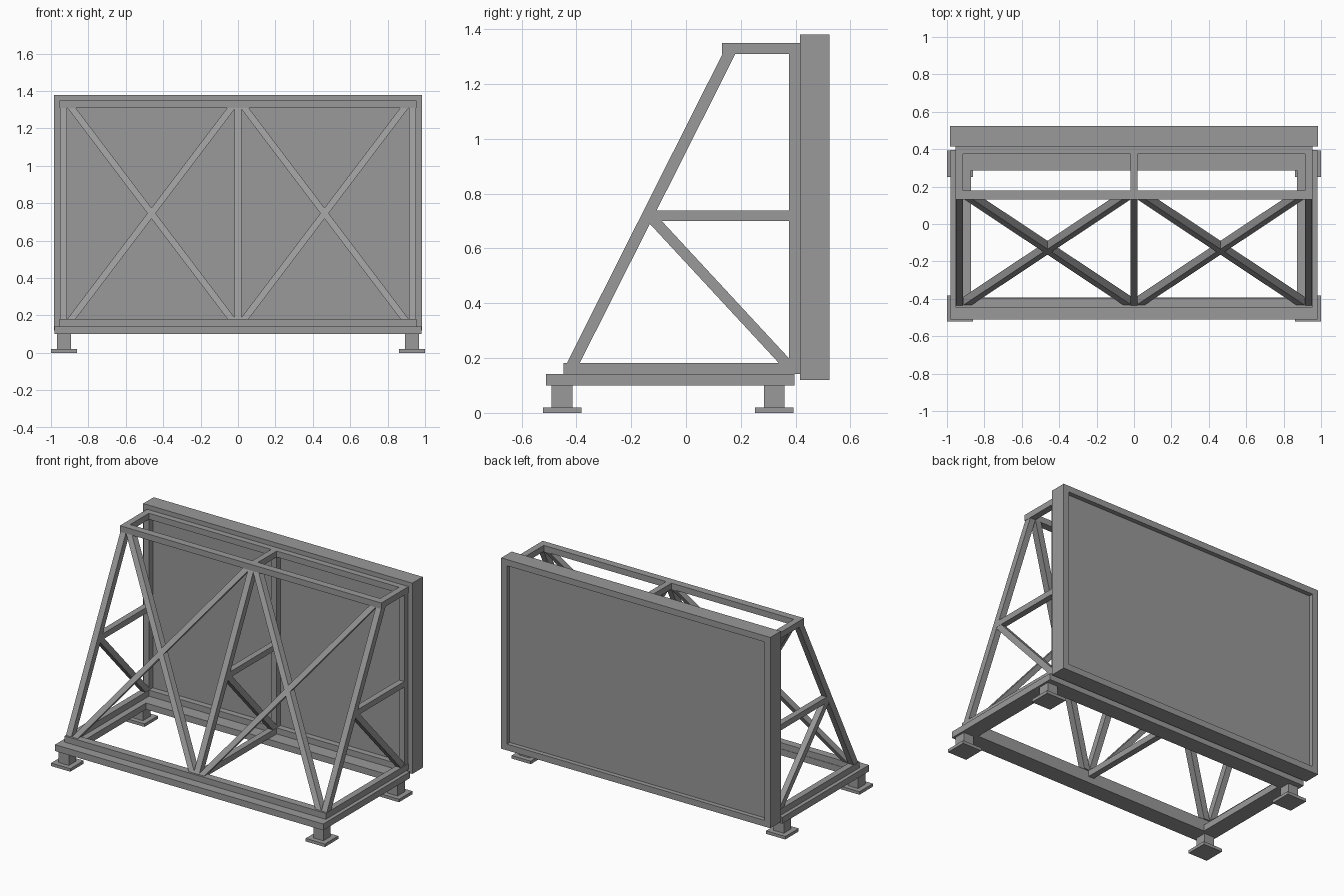
import bpy, bmesh
from mathutils import Vector

if "Cube" in bpy.data.objects:
    bpy.data.objects.remove(bpy.data.objects["Cube"])

# Dark grey steel
steel = bpy.data.materials.new("dark_grey")
steel.diffuse_color = (0.32, 0.32, 0.32, 1)
steel.use_nodes = True
steel.node_tree.nodes["Principled BSDF"].inputs["Base Color"].default_value = steel.diffuse_color


def finish(name, bm):
    bmesh.ops.recalc_face_normals(bm, faces=bm.faces)
    me = bpy.data.meshes.new(name)
    bm.to_mesh(me)
    bm.free()
    me.materials.append(steel)
    ob = bpy.data.objects.new(name, me)
    bpy.context.collection.objects.link(ob)
    return ob


def slanted(name, bottom, top, wx, wy):
    """Bar with level-cut ends; bottom/top are end centres, wx/wy the level section."""
    bm = bmesh.new()
    corners = [(-1, -1), (1, -1), (1, 1), (-1, 1)]
    rings = [[bm.verts.new(Vector(c) + Vector((sx * wx / 2, sy * wy / 2, 0)))
              for sx, sy in corners] for c in (bottom, top)]
    for ring in rings:
        bm.faces.new(ring)
    for i in range(4):
        j = (i + 1) % 4
        bm.faces.new((rings[0][i], rings[0][j], rings[1][j], rings[1][i]))
    return finish(name, bm)


def box(name, x, y, z):
    cx, cy = sum(x) / 2, sum(y) / 2
    return slanted(name, (cx, cy, z[0]), (cx, cy, z[1]), x[1] - x[0], y[1] - y[0])


def frame(name, x, y, z, side, front, back):
    """Rectangular frame of four bars lying level."""
    box(name + "_front", (-x, x), (y[0], y[0] + front), z)
    box(name + "_back", (-x, x), (y[1] - back, y[1]), z)
    for s, tag in ((-1, "left"), (1, "right")):
        c = s * (x - side / 2)
        box(f"{name}_{tag}", (c - side / 2, c + side / 2), (y[0] + front, y[1] - back), z)


# Feet: pad and short post at each corner
for s in (-1, 1):
    for cy in (-0.452, 0.322):
        cx = s * 0.93
        box("foot_pad", (cx - 0.07, cx + 0.07), (cy - 0.07, cy + 0.07), (0, 0.02))
        box("foot_post", (cx - 0.037, cx + 0.037), (cy - 0.038, cy + 0.038), (0.02, 0.10))

# Base, lower truss frame and top truss frame
frame("base", 0.98, (-0.51, 0.395), (0.10, 0.142), 0.108, 0.116, 0.11)
frame("lower_frame", 0.955, (-0.447, 0.415), (0.142, 0.182), 0.042, 0.05, 0.04)
frame("top_frame", 0.955, (0.131, 0.415), (1.31, 1.35), 0.042, 0.049, 0.04)
box("lower_middle_bar", (-0.02, 0.02), (-0.397, 0.375), (0.142, 0.182))
box("top_middle_bar", (-0.02, 0.02), (0.18, 0.375), (1.31, 1.35))

# Three side trusses: upright, sloping leg, level strut and brace
for cx in (-0.933, 0, 0.933):
    x = (cx - 0.02, cx + 0.02)
    box("rear_upright", x, (0.375, 0.415), (0.182, 1.31))
    slanted("sloping_leg", (cx, -0.411, 0.182), (cx, 0.157, 1.31), 0.04, 0.047)
    box("level_strut", x, (-0.135, 0.375), (0.70, 0.738))
    slanted("strut_brace", (cx, 0.365, 0.182), (cx, -0.115, 0.70), 0.038, 0.053)

# Crossed braces in the sloping front plane
for s in (-1, 1):
    for a, b in ((0.89, 0.035), (0.035, 0.89)):
        slanted("cross_brace", (s * a, -0.411, 0.182), (s * b, 0.157, 1.31), 0.044, 0.045)

# Display panel with a recessed rear face inside a raised rim
panel = box("display_panel", (-0.983, 0.983), (0.415, 0.524), (0.12, 1.38))
bm = bmesh.new()
bm.from_mesh(panel.data)
bm.normal_update()
face = max(bm.faces, key=lambda f: f.normal.y)
bmesh.ops.inset_region(bm, faces=[face], thickness=0.058)
inner = bmesh.ops.extrude_face_region(bm, geom=[face])
bmesh.ops.translate(bm, vec=(0, -0.03, 0),
                    verts=[v for v in inner["geom"] if isinstance(v, bmesh.types.BMVert)])
if face.is_valid:
    bmesh.ops.delete(bm, geom=[face], context='FACES_ONLY')
bmesh.ops.recalc_face_normals(bm, faces=bm.faces)
bm.to_mesh(panel.data)
bm.free()
